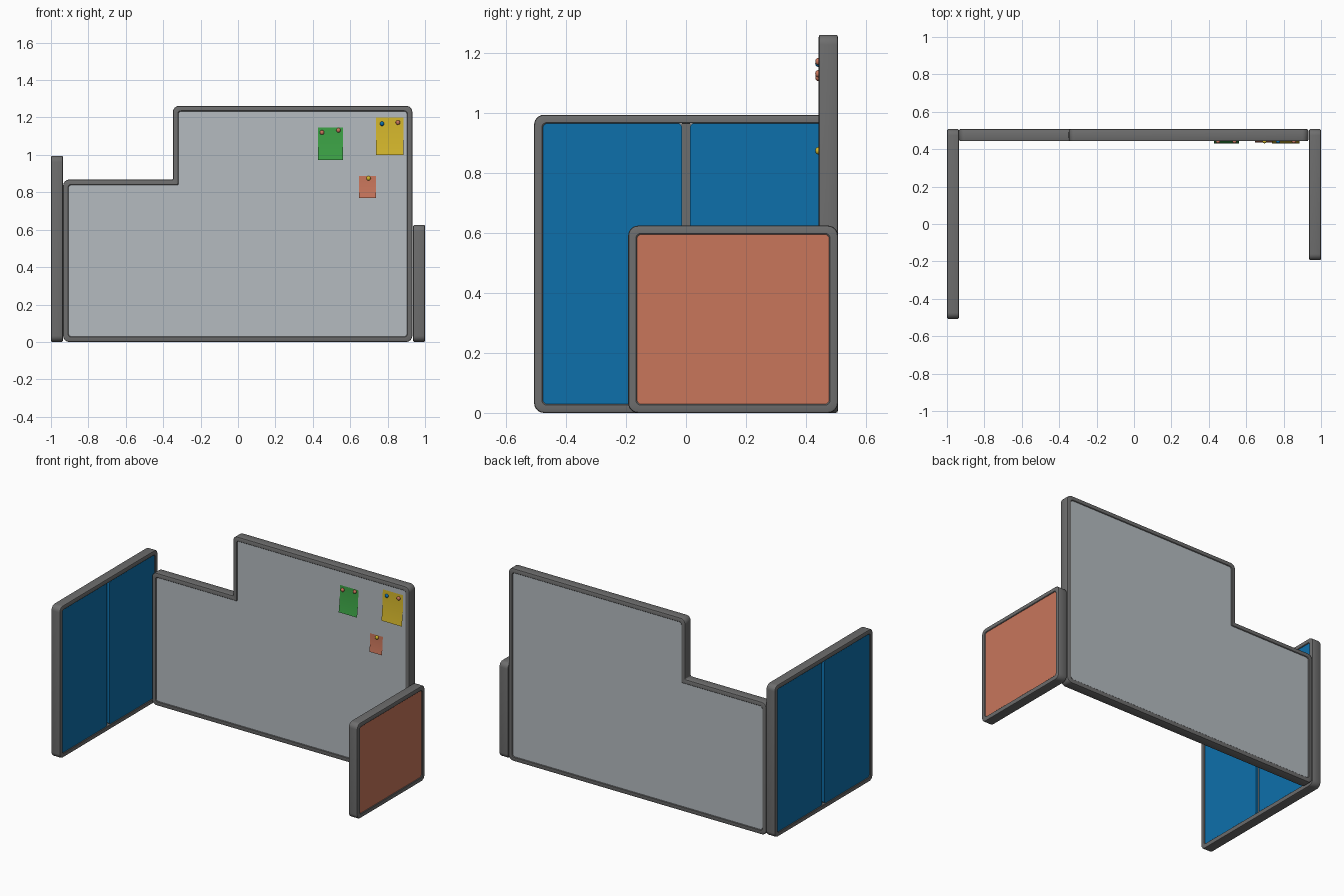
import bpy, bmesh, math
from mathutils import Vector

if "Cube" in bpy.data.objects:
    bpy.data.objects.remove(bpy.data.objects["Cube"])


def material(name, r, g, b):
    m = bpy.data.materials.new(name)
    m.diffuse_color = (r, g, b, 1)
    m.use_nodes = True
    m.node_tree.nodes["Principled BSDF"].inputs["Base Color"].default_value = m.diffuse_color
    return m


GREY = material("frame grey", 0.155, 0.155, 0.155)
PALE = material("pale grey fabric", 0.46, 0.50, 0.53)
BLUE = material("blue fabric", 0.004, 0.16, 0.41)
ORANGE = material("orange", 0.58, 0.18, 0.105)
GREEN = material("green paper", 0.045, 0.36, 0.06)
YELLOW = material("yellow paper", 0.66, 0.47, 0.025)

T = 0.032        # half thickness of a partition
W = 0.029        # visible frame width


def outline(corners, inset, radius=0.033):
    """Axis-aligned polygon (counter-clockwise), inset, with rounded corners."""
    pts, n = [], len(corners)
    for i in range(n):
        p = Vector(corners[i])
        d1 = (p - Vector(corners[i - 1])).normalized()
        d2 = (Vector(corners[(i + 1) % n]) - p).normalized()
        q = p + inset * (Vector((-d1.y, d1.x)) + Vector((-d2.y, d2.x)))
        convex = d1.x * d2.y - d1.y * d2.x > 0
        r = max(radius - inset, 0.016) if convex else 0.006
        c = q + (d2 - d1) * r
        for k in range(7):
            a = k / 6 * math.pi / 2
            pts.append(c + r * (d1 * math.sin(a) - d2 * math.cos(a)))
    return pts


def loft(name, rings, place, mat, cap):
    """Skin a list of (outline, depth) rings; cap the ends or close the loop."""
    bm = bmesh.new()
    loops = [[bm.verts.new(place(p.x, p.y, d)) for p in pts] for pts, d in rings]
    n = len(loops[0])
    for i in range(len(loops) - (1 if cap else 0)):
        a, b = loops[i], loops[(i + 1) % len(loops)]
        for k in range(n):
            j = (k + 1) % n
            bm.faces.new((a[k], a[j], b[j], b[k]))
    if cap:
        bm.faces.new(loops[0])
        bm.faces.new(loops[-1])
    bmesh.ops.recalc_face_normals(bm, faces=bm.faces)
    return finish(name, bm, mat)


def finish(name, bm, mat):
    me = bpy.data.meshes.new(name)
    bm.to_mesh(me)
    bm.free()
    me.materials.append(mat)
    ob = bpy.data.objects.new(name, me)
    bpy.context.collection.objects.link(ob)
    bpy.ops.object.select_all(action='DESELECT')
    ob.select_set(True)
    bpy.context.view_layer.objects.active = ob
    bpy.ops.object.shade_smooth_by_angle(angle=math.radians(35))
    return ob


def frame(name, corners, place):
    """Frame bar with eased edges, swept round the outline."""
    half = [(0, T - 0.007), (0.002, T - 0.002), (0.007, T),
            (W - 0.003, T), (W, T - 0.003)]
    section = half + [(i, -d) for i, d in reversed(half)]
    loft(name, [(outline(corners, i), d) for i, d in section], place, GREY, False)


def slab(name, corners, inset, half, place, mat, radius=0.033):
    pts = outline(corners, inset, radius)
    loft(name, [(pts, -half), (pts, half)], place, mat, True)


def rect(u0, u1, v0, v1):
    return [(u0, v0), (u1, v0), (u1, v1), (u0, v1)]


def on_back(u, v, d):
    return (u, 0.475 + d, v)


def on_left(u, v, d):
    return (-0.968 + d, u, v)


def on_right(u, v, d):
    return (0.968 + d, u, v)


# stepped back partition
back = [(-0.935, 0), (0.932, 0), (0.932, 1.262), (-0.348, 1.262),
        (-0.348, 0.868), (-0.935, 0.868)]
frame("back_frame", back, on_back)
slab("back_panel", back, W - 0.002, T - 0.005, on_back, PALE)

# left partition: two blue panels with a recessed grey divider between them
left = rect(-0.507, 0.507, 0, 0.995)
frame("left_frame", left, on_left)
for label, u0, u1 in (("front", -0.507 + W, -0.013), ("rear", 0.013, 0.507 - W)):
    slab("left_panel_" + label, rect(u0, u1, W - 0.001, 0.996 - W), 0, T - 0.005,
         on_left, BLUE, 0.012)
slab("left_divider", rect(-0.02, 0.02, W - 0.002, 0.997 - W), 0, 0.01, on_left, GREY, 0.01)

# low right partition
right = rect(-0.193, 0.507, 0, 0.625)
frame("right_frame", right, on_right)
slab("right_panel", right, W - 0.002, T - 0.005, on_right, ORANGE)


def note(name, x0, x1, z0, z1, mat, curl):
    """Sheet of paper whose lower edge lifts off the panel."""
    bm = bmesh.new()
    rows = []
    for k in range(9):
        t = k / 8
        y = 0.445 - curl * t ** 2
        z = z1 + (z0 - z1) * t
        rows.append([bm.verts.new((x, y, z)) for x in (x0, x1)])
    for a, b in zip(rows, rows[1:]):
        bm.faces.new((a[0], b[0], b[1], a[1]))
    finish(name, bm, mat)


def pin(name, x, z, mat):
    bm = bmesh.new()
    bmesh.ops.create_uvsphere(bm, u_segments=16, v_segments=10, radius=0.012)
    bmesh.ops.scale(bm, vec=(1, 0.8, 1), verts=bm.verts)
    bmesh.ops.translate(bm, vec=(x, 0.441, z), verts=bm.verts)
    finish(name, bm, mat)


# pinned notes
note("green_note", 0.428, 0.561, 0.972, 1.146, GREEN, 0.014)
note("yellow_note", 0.738, 0.886, 1.0, 1.2, YELLOW, 0.014)
note("orange_note", 0.647, 0.738, 0.77, 0.888, ORANGE, 0.009)
for i, (x, z, m) in enumerate([(0.449, 1.12, ORANGE), (0.537, 1.132, ORANGE),
                               (0.77, 1.167, BLUE), (0.855, 1.173, ORANGE),
                               (0.698, 0.875, YELLOW)]):
    pin("push_pin_%d" % (i + 1), x, z, m)
